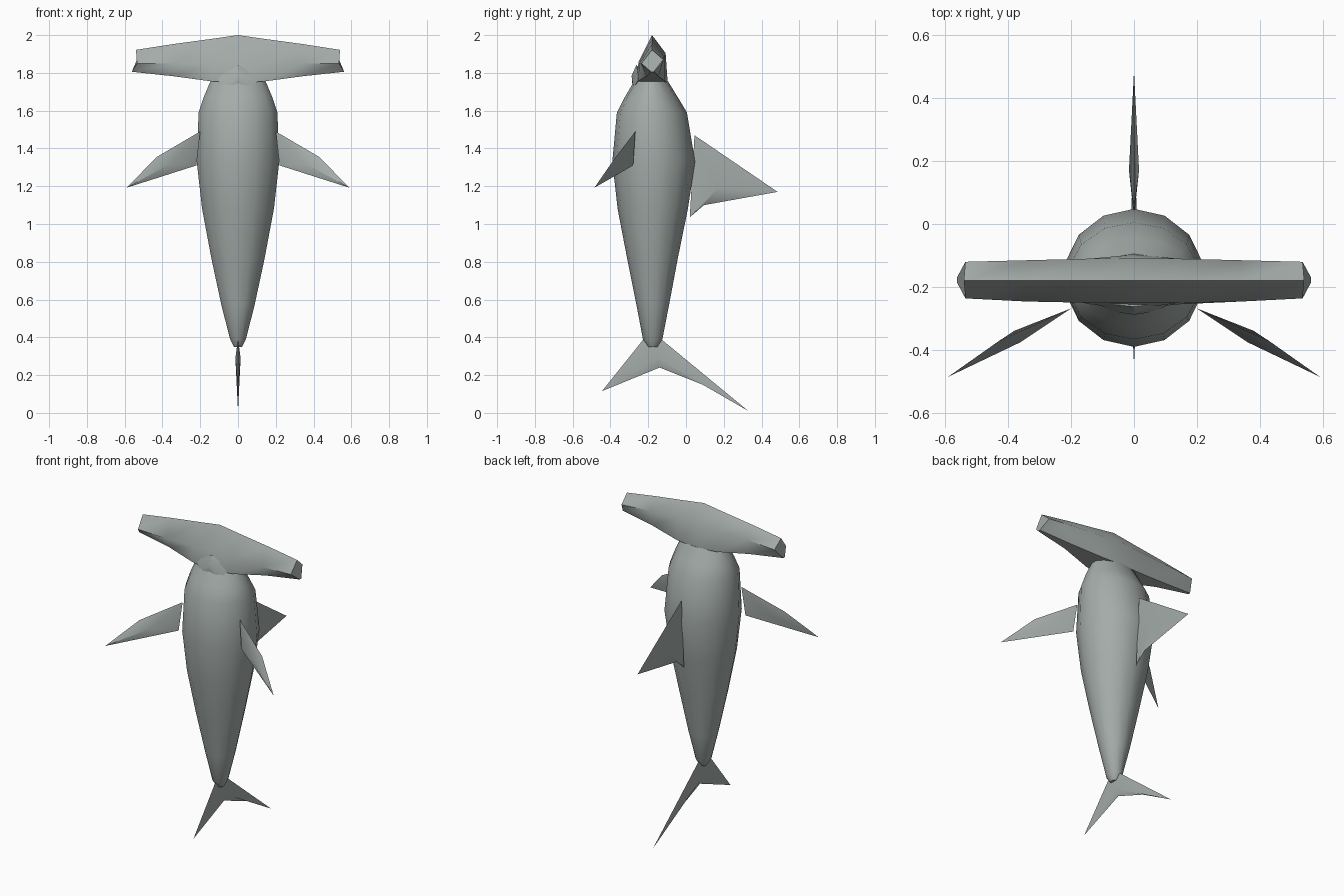
import bpy, math

if "Cube" in bpy.data.objects:
    bpy.data.objects.remove(bpy.data.objects["Cube"])

grey = bpy.data.materials.new("shark_grey")
grey.diffuse_color = (0.37, 0.41, 0.395, 1)
grey.use_nodes = True
grey.node_tree.nodes["Principled BSDF"].inputs["Base Color"].default_value = grey.diffuse_color


def make(name, verts, faces, angle=50):
    me = bpy.data.meshes.new(name)
    me.from_pydata(verts, [], faces)
    ob = bpy.data.objects.new(name, me)
    bpy.context.collection.objects.link(ob)
    me.materials.append(grey)
    bpy.ops.object.select_all(action='DESELECT')
    ob.select_set(True)
    bpy.context.view_layer.objects.active = ob
    bpy.ops.object.mode_set(mode='EDIT')
    bpy.ops.mesh.select_all(action='SELECT')
    bpy.ops.mesh.normals_make_consistent(inside=False)
    bpy.ops.object.mode_set(mode='OBJECT')
    bpy.ops.object.shade_smooth_by_angle(angle=math.radians(angle))
    return ob


def loft(name, rings, angle=50):
    n = len(rings[0])
    verts = [p for r in rings for p in r]
    faces = [(k * n + i, k * n + (i + 1) % n, (k + 1) * n + (i + 1) % n, (k + 1) * n + i)
             for k in range(len(rings) - 1) for i in range(n)]
    faces += [tuple(range(n)), tuple(range(len(verts) - n, len(verts)))]
    return make(name, verts, faces, angle)


def fin(name, outline, ridge, offset):
    """Thin blade: a flat outline with a raised ridge point on both sides."""
    n = len(outline)
    pts = [tuple(ridge[i] + s * offset[i] for i in range(3)) for s in (1, -1)]
    faces = [(i, (i + 1) % n, n + s) for i in range(n) for s in (0, 1)]
    return make(name, outline + pts, faces, 40)


# Body: fourteen-sided rings (z, half width, front y, back y)
N = 14
stations = [(0.35, 0.022, -0.20, -0.15), (0.39, 0.043, -0.228, -0.125),
            (0.57, 0.09, -0.262, -0.09), (0.82, 0.145, -0.312, -0.043),
            (1.08, 0.195, -0.362, 0.01), (1.33, 0.224, -0.39, 0.048),
            (1.59, 0.214, -0.366, 0.005), (1.67, 0.187, -0.325, -0.043),
            (1.755, 0.15, -0.275, -0.095)]
rings = []
for z, rx, y0, y1 in stations:
    rings.append([(rx * math.sin(2 * math.pi * i / N),
                   (y0 + y1) / 2 + (y1 - y0) / 2 * math.cos(2 * math.pi * i / N), z)
                  for i in range(N)])
loft("body", rings)

# Hammer head: cross-sections (x, y, z) from the middle to one tip, then mirrored
half = [
    [(0, -.18, 2.0), (0, -.108, 1.905), (0, -.097, 1.75), (0, -.27, 1.75), (0, -.25, 1.86)],
    [(.14, -.18, 1.98), (.14, -.11, 1.895), (.14, -.11, 1.755), (.14, -.255, 1.755), (.14, -.25, 1.85)],
    [(.34, -.18, 1.953), (.34, -.115, 1.885), (.34, -.145, 1.782), (.34, -.21, 1.782), (.34, -.246, 1.85)],
    [(.54, -.18, 1.922), (.535, -.12, 1.87), (.562, -.17, 1.806), (.562, -.185, 1.806), (.535, -.236, 1.85)],
]
left = [[(-x, y, z) for x, y, z in r] for r in half[:0:-1]]
loft("hammer_head", left + half, 50)

# Mouth: shallow jaw wedge under the head
make("jaw",
     [(0, -.262, 1.843), (.122, -.25, 1.768), (.065, -.278, 1.722), (0, -.285, 1.745),
      (-.065, -.278, 1.722), (-.122, -.25, 1.768), (0, -.288, 1.785), (0, -.2, 1.76)],
     [(i, (i + 1) % 6, c) for i in range(6) for c in (6, 7)], 30)

# Pectoral fins
for side, s in (("right", 1), ("left", -1)):
    fin("pectoral_fin_" + side,
        [(s * .20, -.268, 1.49), (s * .43, -.372, 1.355), (s * .59, -.485, 1.192),
         (s * .22, -.28, 1.31)],
        (s * .37, -.357, 1.318), (s * .010, .018, 0))

# Dorsal fin
fin("dorsal_fin", [(0, .045, 1.47), (0, .485, 1.17), (0, .095, 1.10), (0, .02, 1.035)],
    (0, .17, 1.19), (.016, 0, 0))

# Tail fin: two lobes meeting at a thicker centre
fin("tail_fin",
    [(0, -.225, .39), (0, -.445, .115), (0, -.14, .24), (0, .175, .115), (0, .33, .01),
     (0, -.125, .385)],
    (0, -.155, .29), (.014, 0, 0))
